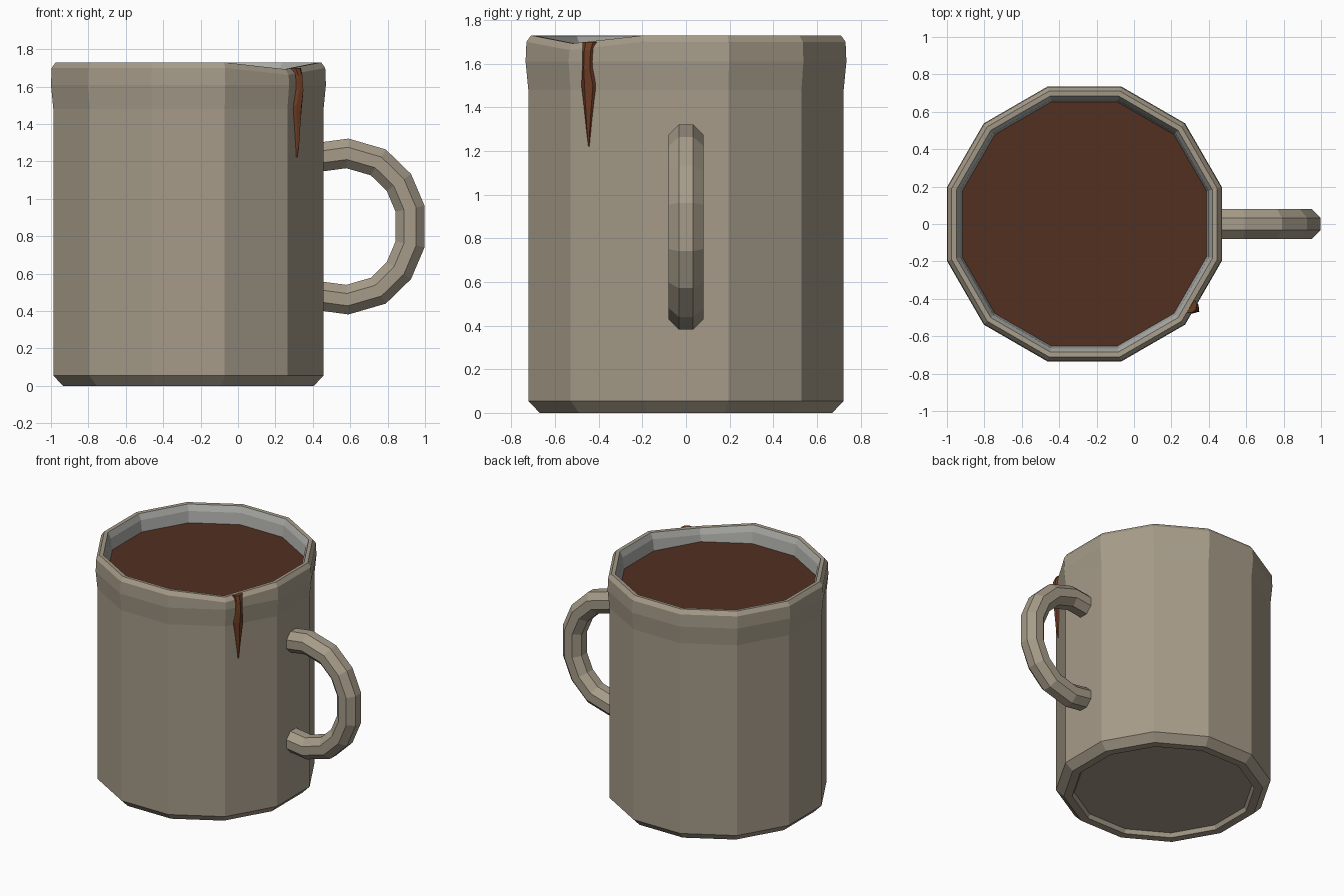
import bpy, bmesh
from math import cos, sin, radians, atan2
from mathutils import Vector

if "Cube" in bpy.data.objects:
    bpy.data.objects.remove(bpy.data.objects["Cube"])

CX = -0.265      # mug axis
SIDES = 12


def material(name, rgb):
    m = bpy.data.materials.new(name)
    m.diffuse_color = (*rgb, 1)
    m.use_nodes = True
    m.node_tree.nodes["Principled BSDF"].inputs["Base Color"].default_value = m.diffuse_color
    return m


clay = material("clay", (0.38, 0.33, 0.25))
glaze = material("inner_glaze", (0.42, 0.42, 0.40))
coffee = material("coffee", (0.085, 0.029, 0.015))
coffee_drip = material("coffee_drip", (0.15, 0.045, 0.017))


def loft(name, rings, mats, inner_from=None):
    """Skin a list of equal-sized point rings and cap both ends."""
    bm = bmesh.new()
    vs = [[bm.verts.new(p) for p in ring] for ring in rings]
    n = len(vs[0])
    for i in range(len(vs) - 1):
        for k in range(n):
            j = (k + 1) % n
            f = bm.faces.new((vs[i][k], vs[i][j], vs[i + 1][j], vs[i + 1][k]))
            if inner_from is not None and i >= inner_from:
                f.material_index = 1
    bm.faces.new(vs[0][::-1])
    top = bm.faces.new(vs[-1])
    if inner_from is not None:
        top.material_index = 1
    bmesh.ops.recalc_face_normals(bm, faces=bm.faces)
    return finish(name, bm, mats)


def finish(name, bm, mats):
    me = bpy.data.meshes.new(name)
    bm.to_mesh(me)
    bm.free()
    for m in mats:
        me.materials.append(m)
    ob = bpy.data.objects.new(name, me)
    bpy.context.collection.objects.link(ob)
    return ob


def circle(r, z):
    """Twelve-sided ring; the rim is slightly worn down at one corner."""
    pts = []
    for k in range(SIDES):
        a = radians(15 + 30 * k)
        dip = 0.037 if (k == 10 and z > 1.65) else 0
        pts.append((CX + r * cos(a), r * sin(a), z - dip))
    return pts


# Mug body: recessed foot, wall, flared rim, inside wall and floor
profile = [(0.62, 0.03), (0.635, 0), (0.694, 0), (0.748, 0.055), (0.748, 1.48),
           (0.761, 1.61), (0.757, 1.70), (0.735, 1.73), (0.708, 1.728),
           (0.688, 1.685), (0.676, 1.60), (0.66, 0.10)]
loft("mug_body", [circle(r, z) for r, z in profile], [clay, glaze], inner_from=8)

# Coffee surface
bm = bmesh.new()
bm.faces.new([bm.verts.new(p) for p in circle(0.677, 1.602)])
finish("coffee_surface", bm, [coffee])

# Handle: octagonal tube along a path mirrored about its mid height
MID = 0.852
half = [(0.43, 1.222), (0.585, 1.243), (0.75, 1.195), (0.86, 1.088), (0.92, 0.947)]
path = [Vector((x, 0, z)) for x, z in half]
path += [Vector((x, 0, 2 * MID - z)) for x, z in reversed(half)]
rings = []
for i, p in enumerate(path):
    d_in = (p - path[i - 1]).normalized() if i else (path[1] - p).normalized()
    d_out = (path[i + 1] - p).normalized() if i < len(path) - 1 else d_in
    t = (d_in + d_out).normalized()
    side = Vector((-t.z, 0, t.x)) / t.dot(d_in)      # mitred outward direction
    ring = []
    for k in range(8):
        a = radians(22.5 + 45 * k)
        ring.append(p + side * 0.084 * cos(a) + Vector((0, 0.086 * sin(a), 0)))
    rings.append(ring)
loft("handle", rings, [clay])

# Drip running down one facet of the wall: (height, half width, lift, depth)
tangent = Vector((0.5, 0.866, 0))
normal = Vector((0.866, -0.5, 0))
apothem = 0.748 * cos(radians(15))
base = Vector((CX, 0, 0)) + normal * apothem - tangent * 0.096
drip = [(1.70, 0.040, 0.0, 0.022), (1.66, 0.031, 0.01, 0.028),
        (1.58, 0.028, 0.01, 0.034), (1.50, 0.043, 0.0, 0.034),
        (1.40, 0.027, 0.0, 0.026), (1.29, 0.012, 0.0, 0.017),
        (1.22, 0.003, 0.0, 0.004)]
rings = []
for z, w, lift, d in drip:
    c = base + Vector((0, 0, z)) + normal * lift
    rings.append([c - tangent * w - normal * 0.012, c - tangent * w * 0.7 + normal * d * 0.5,
                  c - tangent * w * 0.1 + normal * d, c + tangent * w * 0.7 + normal * d * 0.5,
                  c + tangent * w - normal * 0.012])
loft("coffee_drip", rings, [coffee_drip])
